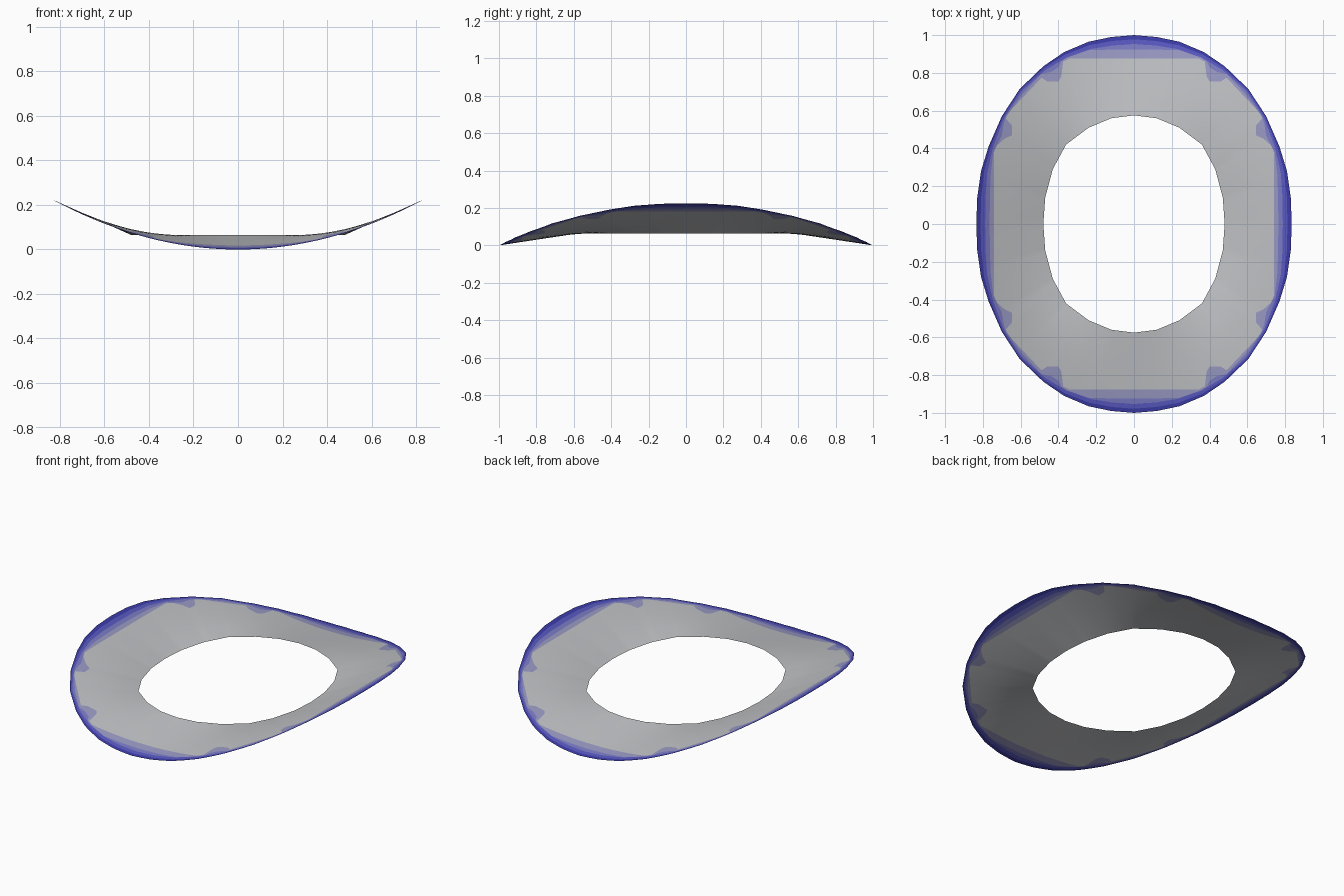
import bpy
import bmesh
import math

default_cube = bpy.data.objects.get("Cube")
if default_cube:
    bpy.data.objects.remove(default_cube, do_unlink=True)


def make_material(name, color):
    mat = bpy.data.materials.new(name)
    mat.use_nodes = True
    mat.diffuse_color = (*color, 1)
    shader = next(n for n in mat.node_tree.nodes if n.type == "BSDF_PRINCIPLED")
    shader.inputs["Base Color"].default_value = (*color, 1)
    return mat


def radius_at(outline, angle):
    """Distance from the centre to a quarter outline along one direction."""
    dx, dy = math.cos(angle), math.sin(angle)
    for (ax, ay), (bx, by) in zip(outline, outline[1:]):
        if math.atan2(ay, ax) - 1e-6 <= angle <= math.atan2(by, bx) + 1e-6:
            ex, ey = bx - ax, by - ay
            return (ax * ey - ay * ex) / (dx * ey - dy * ex)
    return math.hypot(*outline[-1])


# Quarter outlines, running from the side (+x) to the back (+y)
outer_rim = [(.835, 0), (.83, .14), (.81, .28), (.77, .41), (.70, .57), (.605, .715),
             (.48, .835), (.37, .91), (.24, .965), (.12, .99), (0, 1)]
inner_rim = [(.48, 0), (.47, .14), (.43, .29), (.36, .42), (.24, .51), (.12, .56), (0, .575)]

# Borders of the two palest bands, with the small notches near the corners
grey_border = [(.74, 0), (.74, .38), (.73, .42), (.68, .455), (.645, .47), (.645, .52),
               (.68, .56), (.655, .6), (.57, .69), (.49, .775), (.46, .755), (.40, .755),
               (.385, .78), (.375, .86), (.34, .877), (0, .877)]
pale_border = [(.765, 0), (.76, .25), (.745, .38), (.70, .47), (.69, .53), (.675, .575),
               (.585, .695), (.49, .795), (.44, .805), (.40, .83), (.385, .86),
               (.30, .92), (0, .925)]

RIM_HEIGHT = 0.225      # outer rim at the sides
HOLE_HEIGHT = 0.065     # level edge of the opening
GREY_RINGS = 4

materials = [
    make_material("light_grey", (.53, .54, .56)),
    make_material("pale_lavender", (.32, .32, .55)),
    make_material("soft_violet", (.2, .2, .56)),
    make_material("medium_blue", (.1, .1, .54)),
    make_material("deep_blue", (.045, .045, .4)),
]

# Directions through every outline corner plus an even spread
angles = {round(math.atan2(y, x), 4)
          for line in (outer_rim, inner_rim, grey_border, pale_border) for x, y in line}
angles |= {round(math.radians(a * 3), 4) for a in range(31)}
angles = sorted(angles)


def spoke(bm, angle):
    """One row of vertices from the opening out to the rim."""
    start, end = radius_at(inner_rim, angle), radius_at(outer_rim, angle)
    narrowing = .3 + .7 * math.cos(2 * angle) ** 2
    deep = end - .022 * narrowing
    medium = end - .047 * narrowing
    pale = min(radius_at(pale_border, angle), medium - .002)
    grey = min(radius_at(grey_border, angle), pale - .002)
    radii = [start + (grey - start) * i / GREY_RINGS for i in range(GREY_RINGS + 1)]
    radii += [pale, medium, deep, end]
    rim_z = RIM_HEIGHT * (end * math.cos(angle) / outer_rim[0][0]) ** 2
    row = []
    for r in radii:
        t = (r - start) / (end - start)
        z = HOLE_HEIGHT + (rim_z - HOLE_HEIGHT) * t
        row.append(bm.verts.new((r * math.cos(angle), r * math.sin(angle), z)))
    return row


# Quarter of the curved ring sheet
bm = bmesh.new()
rows = [spoke(bm, a) for a in angles]
for here, there in zip(rows, rows[1:]):
    for i in range(len(here) - 1):
        face = bm.faces.new((here[i], here[i + 1], there[i + 1], there[i]))
        face.material_index = max(0, i - GREY_RINGS + 1)
        face.smooth = True
mesh = bpy.data.meshes.new("curved_ring")
bm.to_mesh(mesh)
bm.free()
for mat in materials:
    mesh.materials.append(mat)

# Mirror the quarter into the whole ring
ring = bpy.data.objects.new("curved_ring", mesh)
bpy.context.collection.objects.link(ring)
mirror = ring.modifiers.new("mirror", "MIRROR")
mirror.use_axis = (True, True, False)
mirror.use_clip = True
mirror.merge_threshold = 0.0005
